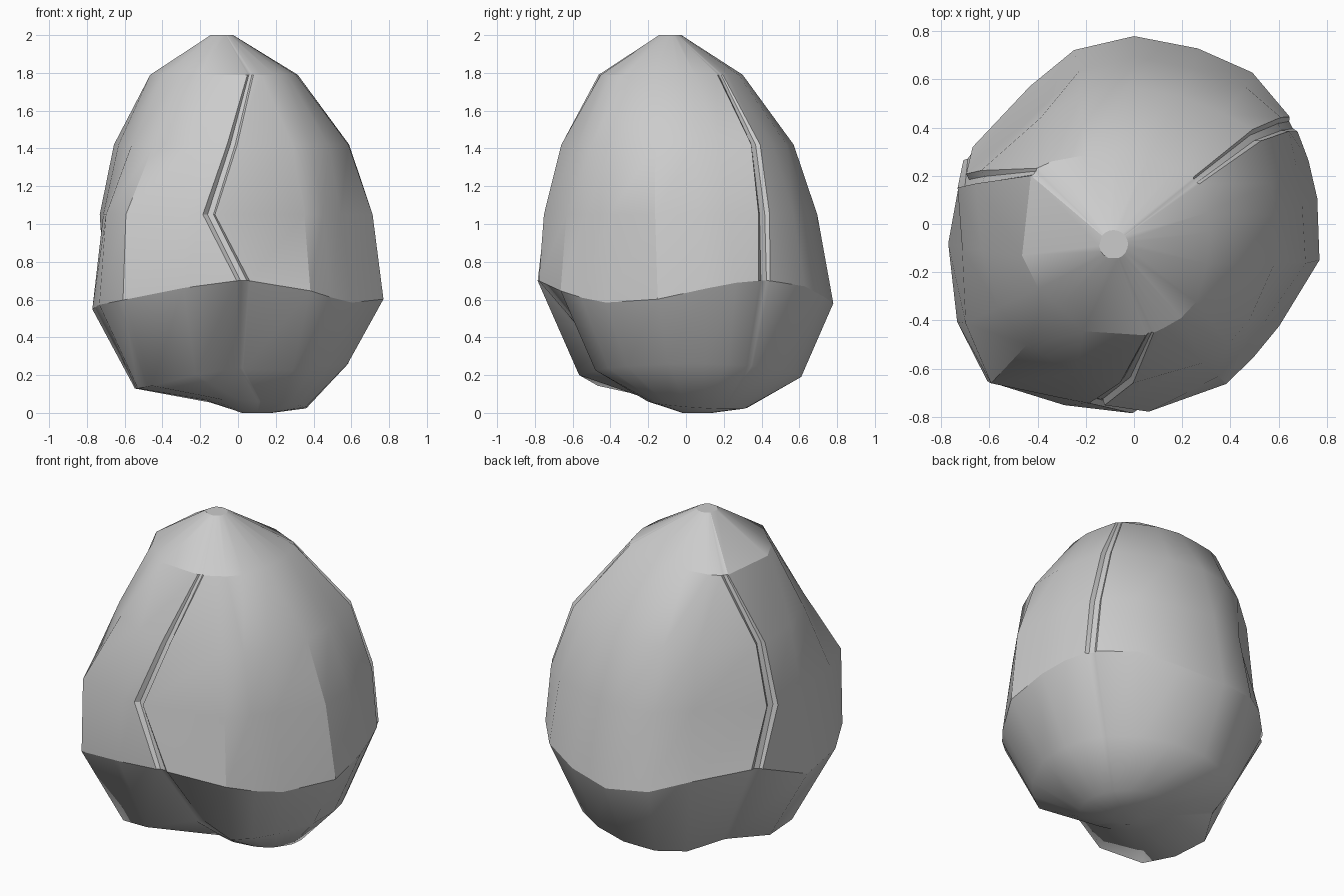
import bpy
import bmesh
from math import sin, cos, radians, exp

if "Cube" in bpy.data.objects:
    bpy.data.objects.remove(bpy.data.objects["Cube"], do_unlink=True)

# Single stone-grey material
grey = bpy.data.materials.new("plain_grey")
grey.use_nodes = True
GREY = (0.6, 0.6, 0.6, 1)
grey.diffuse_color = GREY
grey.node_tree.nodes["Principled BSDF"].inputs["Base Color"].default_value = GREY

# Lumpy outline of the widest section: angle in degrees, radius
OUTLINE = [(-11, .785), (8, .767), (20, .77), (34, .785), (52, .8), (70, .775),
           (90, .78), (109, .762), (129, .704), (147, .715), (171, .789),
           (186, .775), (209, .846), (227, .905), (250, .804), (274, .782),
           (300, .765), (312, .739), (325, .732), (349, .785)]

# Plain columns, then the seams with their angle at each level
PLAIN = [-11, 8, 20, 52, 70, 90, 109, 127, 186, 209, 227, 249, 300, 312, 325]

# Levels: height, centre x, centre y, radius, lumpiness, seam depth,
# seam ridge, seam angles
LEVELS = [
    (0.00, .10, .06, .08, 0.0, 0, 0, (32, 157, 272)),
    (0.045, .10, .06, .265, 0.0, 0, 0, (32, 157, 272)),
    (0.19, .00, .02, .59, 0.2, 0, 0, (32, 157, 272)),
    (0.64, .00, .00, .78, 0.9, .012, 0, (32, 157, 272)),
    (1.05, .00, -.025, .72, 1.3, .025, .04, (35, 164, 258)),
    (1.42, -.02, -.045, .615, 0.1, .025, .06, (38, 159, 269)),
    (1.79, -.075, -.09, .39, -0.7, .006, .045, (39, 138, 291)),
    (2.00, -.085, -.085, .06, 0.0, 0, 0, (39, 140, 291)),
]
RIM, LOWER, BASE = 3, 2, 1


def outline_radius(angle):
    """Linear lookup of the outline at an angle."""
    for (a, ra), (b, rb) in zip(OUTLINE, OUTLINE[1:]):
        if a <= angle <= b:
            return ra + (rb - ra) * (angle - a) / (b - a)
    return OUTLINE[0][1]


def bump(angle, centre, width):
    """Soft hill around an angle."""
    return exp(-((angle - centre) / width) ** 2)


def columns(seams, depth):
    """Sorted (angle, inset) pairs; each seam is a narrow flat groove."""
    cols = [(a, 0) for a in PLAIN]
    for s in seams:
        cols += [(s - 2.5, 0), (s - 1, depth), (s + 1.5, depth), (s + 2.5, 0)]
    return sorted(cols)


def ring(bm, index):
    z0, cx, cy, radius, lump, depth, ridge, seams = LEVELS[index]
    verts = []
    for angle, inset in columns(seams, depth):
        t = radians(angle)
        r = radius * (1 + lump * (outline_radius(angle) / .78 - 1)) - inset
        # back seams stand proud of the upper shell
        r += ridge * (bump(angle, seams[0], 14) + bump(angle, seams[1], 14))
        z = z0
        if index == RIM:        # scalloped shell edge, high at the seams
            z += .06 * cos(3 * (t - radians(32))) - .08 * bump(angle, 188, 14)
        elif index == LOWER:    # tilted underside: two hollows and a lobe
            front = bump(angle, 276, 14)
            side = bump(angle, 157, 26)
            z += .07 * cos(t) + .06 * bump(angle, 262, 18) + .03 * side
            r += .07 * bump(angle, 235, 18) - .2 * front - .14 * side
        elif index == BASE:
            z -= .025 * cos(t - radians(45))
        verts.append(bm.verts.new((cx + r * cos(t), cy + r * sin(t), z)))
    return verts


# Body lofted through the rings
bm = bmesh.new()
rings = [ring(bm, i) for i in range(len(LEVELS))]
for low, high in zip(rings, rings[1:]):
    n = len(low)
    for i in range(n):
        j = (i + 1) % n
        bm.faces.new((low[i], low[j], high[j], high[i]))
bm.faces.new(rings[0][::-1])
bm.faces.new(rings[-1])
bmesh.ops.recalc_face_normals(bm, faces=bm.faces)

# Smooth shading, crisp at the shell edge and seams, soft on the underside
for face in bm.faces:
    face.smooth = True
rim_verts = set(rings[RIM])
under_verts = set(rings[0] + rings[BASE] + rings[LOWER])
for edge in bm.edges:
    on_rim = all(v in rim_verts for v in edge.verts)
    under = any(v in under_verts for v in edge.verts)
    limit = radians(50 if under else 28)
    edge.smooth = not on_rim and edge.calc_face_angle(0) < limit

mesh = bpy.data.meshes.new("seed_body")
bm.to_mesh(mesh)
bm.free()
mesh.materials.append(grey)
body = bpy.data.objects.new("seed_body", mesh)
bpy.context.collection.objects.link(body)
